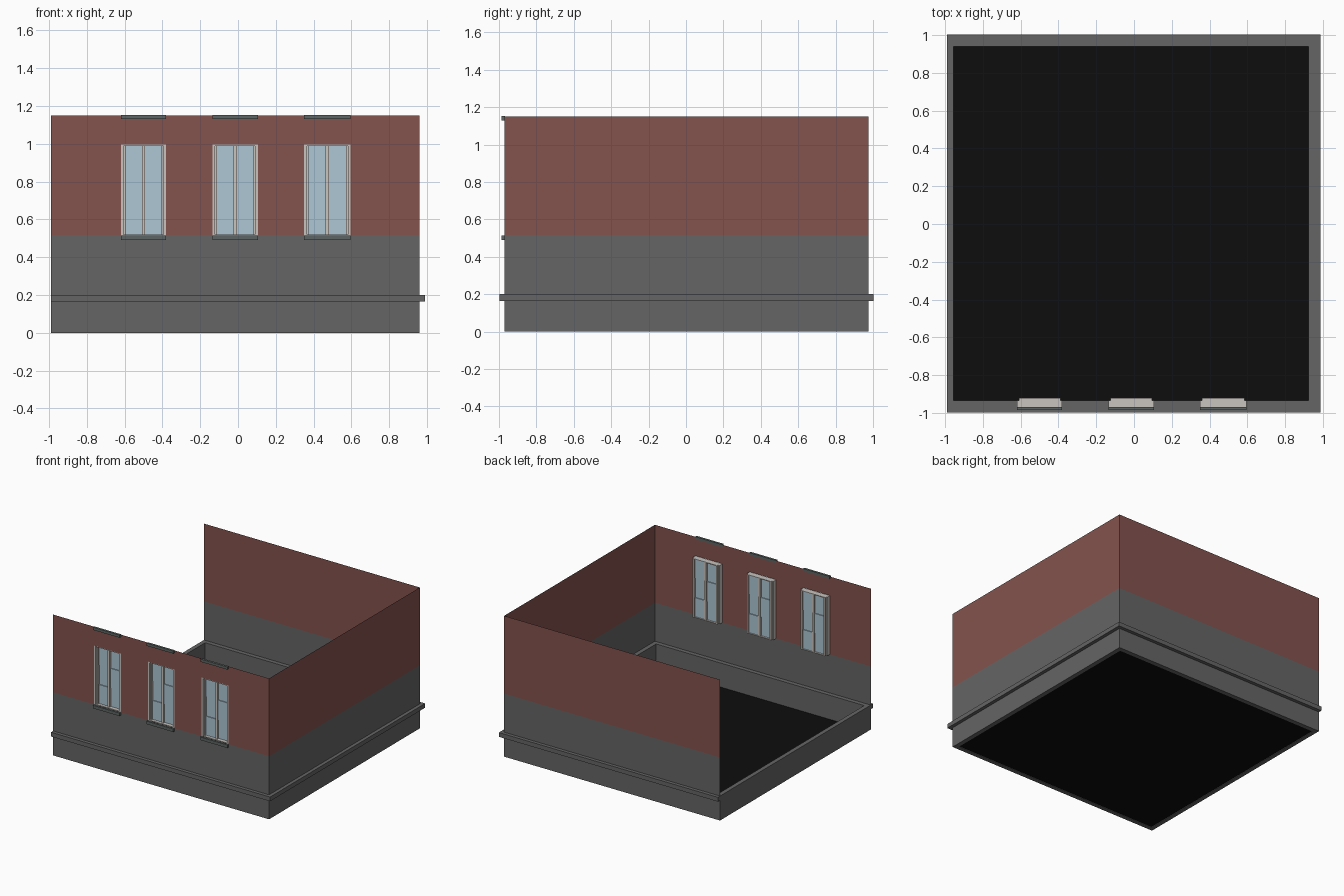
import bpy, bmesh

if "Cube" in bpy.data.objects:
    bpy.data.objects.remove(bpy.data.objects["Cube"])


def material(name, rgb):
    m = bpy.data.materials.new(name)
    m.diffuse_color = (*rgb, 1)
    m.use_nodes = True
    m.node_tree.nodes["Principled BSDF"].inputs["Base Color"].default_value = m.diffuse_color
    return m


STONE = material("stone", (0.13, 0.13, 0.13))
BRICK = material("brick", (0.23, 0.085, 0.075))
TRIM = material("trim", (0.11, 0.13, 0.125))
FRAME = material("frame_paint", (0.58, 0.55, 0.52))
GLASS = material("window_glass", (0.42, 0.57, 0.66))
BLACK = material("floor_black", (0.004, 0.004, 0.004))


def make(name, bm, mat):
    bmesh.ops.remove_doubles(bm, verts=bm.verts, dist=1e-5)
    me = bpy.data.meshes.new(name)
    bm.to_mesh(me)
    bm.free()
    me.materials.append(mat)
    ob = bpy.data.objects.new(name, me)
    bpy.context.collection.objects.link(ob)
    return ob


def quad(bm, pts):
    bm.faces.new([bm.verts.new(p) for p in pts])


def box(bm, x0, x1, y0, y1, z0, z1):
    vs = bmesh.ops.create_cube(bm, size=1)["verts"]
    for v in vs:
        v.co = (x1 if v.co.x > 0 else x0,
                y1 if v.co.y > 0 else y0,
                z1 if v.co.z > 0 else z0)


def strip(name, path, z0, z1, mat, thick=0, offset=-1):
    """Vertical wall along a counter-clockwise path, optionally thickened."""
    bm = bmesh.new()
    for (ax, ay), (bx, by) in zip(path, path[1:]):
        quad(bm, [(ax, ay, z0), (bx, by, z0), (bx, by, z1), (ax, ay, z1)])
    ob = make(name, bm, mat)
    if thick:
        mod = ob.modifiers.new("thickness", "SOLIDIFY")
        mod.thickness, mod.offset, mod.use_even_offset = thick, offset, True
    return ob


# Footprint corners and height levels
X0, X1, Y0, Y1 = -0.99, 0.96, -0.97, 0.975
Z_BASE, Z_BRICK, Z_HEAD, Z_TOP = 0.2, 0.515, 0.995, 1.15
FL, FR, BR, BL = (X0, Y0), (X1, Y0), (X1, Y1), (X0, Y1)
WINDOWS = [(-0.62, -0.38), (-0.135, 0.105), (0.35, 0.595)]

# Foundation ring, and projecting band on three sides (the left is open)
strip("foundation", [FL, FR, BR, BL, FL], 0, Z_BASE, STONE, 0.035)
strip("stone_band", [FL, FR, BR, BL], 0.165, Z_BASE, STONE, 0.028, 1)

# Black floor inside the foundation
bm = bmesh.new()
quad(bm, [(X0 + .035, Y0 + .035, .004), (X1 - .035, Y0 + .035, .004),
          (X1 - .035, Y1 - .035, .004), (X0 + .035, Y1 - .035, .004)])
make("floor", bm, BLACK)

# Thin walls: stone below, brick above
strip("stone_wall", [FL, FR, BR, BL], Z_BASE, Z_BRICK, STONE)
strip("brick_side_and_back_wall", [FR, BR, BL], Z_BRICK, Z_TOP, BRICK)

# Brick front wall with window openings
bm = bmesh.new()
xs = [X0] + [x for w in WINDOWS for x in w] + [X1]
for i, (a, b) in enumerate(zip(xs, xs[1:])):
    for z0, z1 in ((Z_BRICK, Z_HEAD), (Z_HEAD, Z_TOP)):
        if i % 2 == 0 or z0 == Z_HEAD:
            quad(bm, [(a, Y0, z0), (b, Y0, z0), (b, Y0, z1), (a, Y0, z1)])
make("brick_front_wall", bm, BRICK)

# Windows with sill, lintel, frame and six panes each
for n, (a, b) in enumerate(WINDOWS, 1):
    bm = bmesh.new()
    box(bm, a, b, -0.986, Y0, 0.49, Z_BRICK)
    make(f"sill_{n}", bm, TRIM)

    bm = bmesh.new()
    box(bm, a, b, -0.986, -0.968, 1.13, Z_TOP + 0.002)
    make(f"lintel_{n}", bm, TRIM)

    # Frame: stepped jambs, head, bottom rail and centre post
    bm = bmesh.new()
    mid, w = (a + b) / 2, 0.014
    for x0, x1 in ((a, a + w), (b - w, b)):
        box(bm, x0, x1, Y0, -0.935, Z_BRICK, Z_HEAD)
    for x0, x1 in ((a + 0.01, a + 0.024), (b - 0.024, b - 0.01)):
        box(bm, x0, x1, -0.955, -0.92, Z_BRICK, Z_HEAD - 0.002)
    for z0, z1 in ((Z_BRICK, Z_BRICK + 0.006), (Z_HEAD - 0.006, Z_HEAD)):
        box(bm, a + w, b - w, Y0 + 0.001, -0.922, z0, z1)
    box(bm, mid - 0.009, mid + 0.009, -0.955, -0.923, Z_BRICK, Z_HEAD)
    make(f"window_frame_{n}", bm, FRAME)

    # Panes in two columns and three rows, alternately set in depth
    bm = bmesh.new()
    h = (Z_HEAD - Z_BRICK) / 3
    for col, (x0, x1) in enumerate(((a + w, mid), (mid, b - w))):
        for row in range(3):
            y = -0.945 + 0.007 * ((row + col) % 2)
            z = Z_BRICK + row * h
            box(bm, x0, x1, y, y + 0.008, z, z + h)
    make(f"window_panes_{n}", bm, GLASS)
